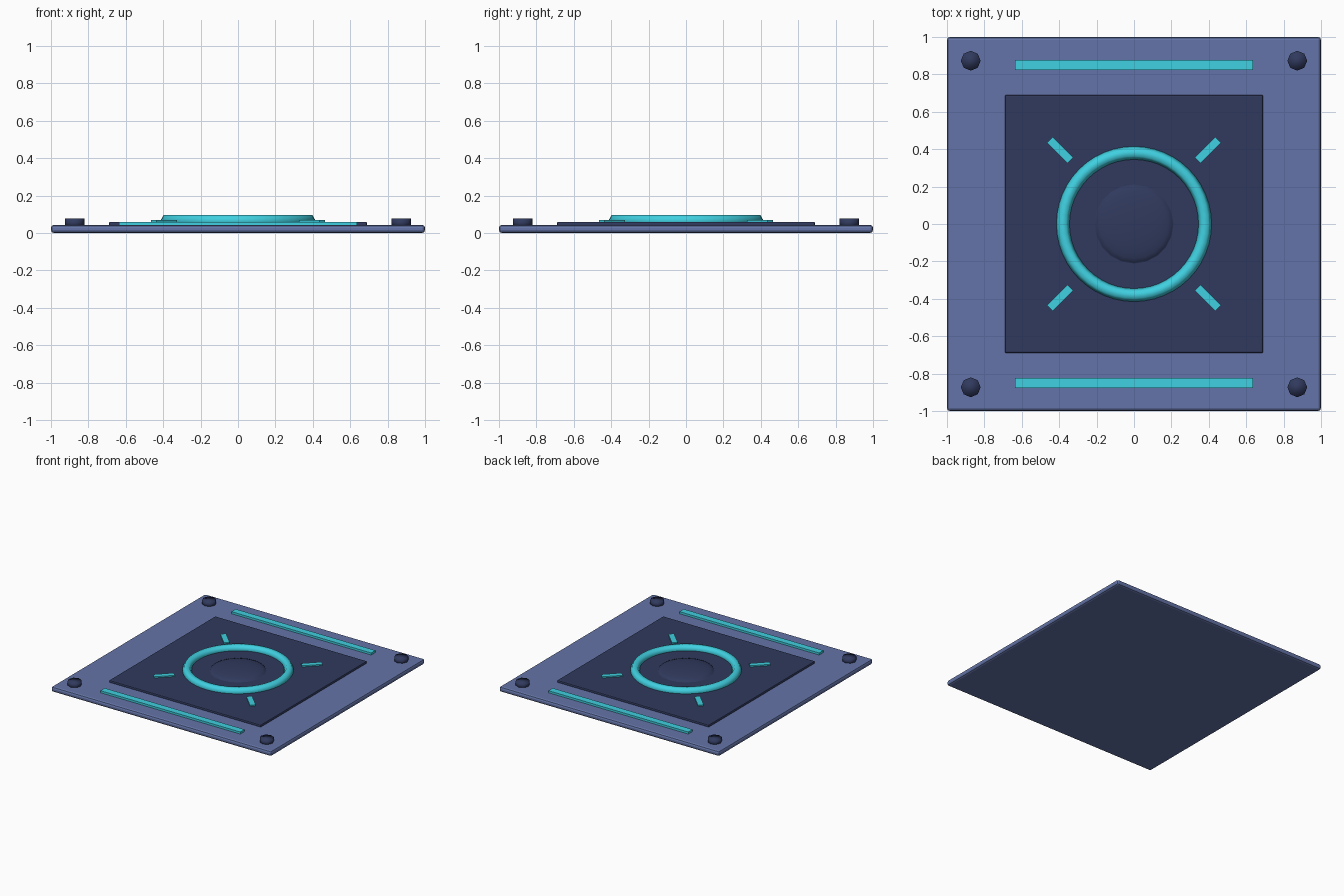
import bpy, bmesh
from math import radians, cos, sin, pi
from mathutils import Matrix

cube = bpy.data.objects.get("Cube")
if cube:
    bpy.data.objects.remove(cube, do_unlink=True)


def material(name, rgb):
    mat = bpy.data.materials.new(name)
    mat.use_nodes = True
    mat.diffuse_color = (*rgb, 1)
    mat.node_tree.nodes["Principled BSDF"].inputs["Base Color"].default_value = (*rgb, 1)
    return mat


slate_blue = material("slate_blue", (0.127, 0.175, 0.392))
dark_navy = material("dark_navy", (0.03, 0.042, 0.112))
cyan = material("cyan", (0.051, 0.63, 0.75))


def add_object(name, bm, mat, smooth=False):
    mesh = bpy.data.meshes.new(name)
    bmesh.ops.recalc_face_normals(bm, faces=bm.faces)
    for face in bm.faces:
        face.smooth = smooth
    bm.to_mesh(mesh)
    bm.free()
    mesh.materials.append(mat)
    obj = bpy.data.objects.new(name, mesh)
    bpy.context.collection.objects.link(obj)
    return obj


def box(name, size, x, y, bottom, top, mat, turn=0, bevel=0):
    bm = bmesh.new()
    bmesh.ops.create_cube(bm, size=1)
    bmesh.ops.scale(bm, vec=(size[0], size[1], top - bottom), verts=bm.verts)
    obj = add_object(name, bm, mat)
    obj.location = (x, y, (bottom + top) / 2)
    obj.rotation_euler.z = turn
    if bevel:
        mod = obj.modifiers.new("soft_edges", 'BEVEL')
        mod.width = bevel
        mod.segments = 2
    return obj


# Square base and raised inner panel
box("base_plate", (2, 2), 0, 0, 0, 0.043, slate_blue, bevel=0.016)
box("inner_panel", (1.38, 1.38), 0, 0, 0.03, 0.06, dark_navy, bevel=0.008)

# Glowing strips along the front and back
for side, y in (("front", -0.85), ("back", 0.85)):
    box(side + "_light_strip", (1.27, 0.055), 0, y, 0.035, 0.06, cyan)

# Corner bolts and diagonal ticks
for sx, lr in ((1, "left"), (-1, "right")):
    for sy, fb in ((-1, "front"), (1, "back")):
        bm = bmesh.new()
        bmesh.ops.create_cone(bm, cap_ends=True, segments=8, radius1=0.053,
                              radius2=0.053, depth=0.045)
        bolt = add_object(f"{fb}_{lr}_bolt", bm, dark_navy, smooth=True)
        bolt.location = (sx * 0.873, sy * 0.873, 0.0545)
        box(f"{fb}_{lr}_tick", (0.155, 0.043), sx * 0.395, sy * 0.395,
            0.05, 0.07, cyan, turn=radians(45 * sx * sy))

# Ring: hexagonal section spun around the centre
bm = bmesh.new()
section = [bm.verts.new((0.38 + 0.035 * cos(i * pi / 3), 0,
                         0.066 + 0.035 * sin(i * pi / 3))) for i in range(6)]
edges = [bm.edges.new((section[i], section[(i + 1) % 6])) for i in range(6)]
bmesh.ops.spin(bm, geom=section + edges, cent=(0, 0, 0), axis=(0, 0, 1),
               angle=2 * pi, steps=48, use_merge=True)
bmesh.ops.remove_doubles(bm, verts=bm.verts, dist=0.0005)
add_object("light_ring", bm, cyan, smooth=True)

# Low dome in the middle of the ring
bm = bmesh.new()
bmesh.ops.create_uvsphere(bm, u_segments=20, v_segments=12, radius=0.212)
bmesh.ops.bisect_plane(bm, geom=bm.verts[:] + bm.edges[:] + bm.faces[:],
                       plane_co=(0, 0, 0), plane_no=(0, 0, 1), clear_inner=True)
bmesh.ops.transform(bm, matrix=Matrix.Diagonal((1, 1, 0.16, 1)), verts=bm.verts)
dome = add_object("centre_dome", bm, dark_navy, smooth=True)
dome.location.z = 0.059
